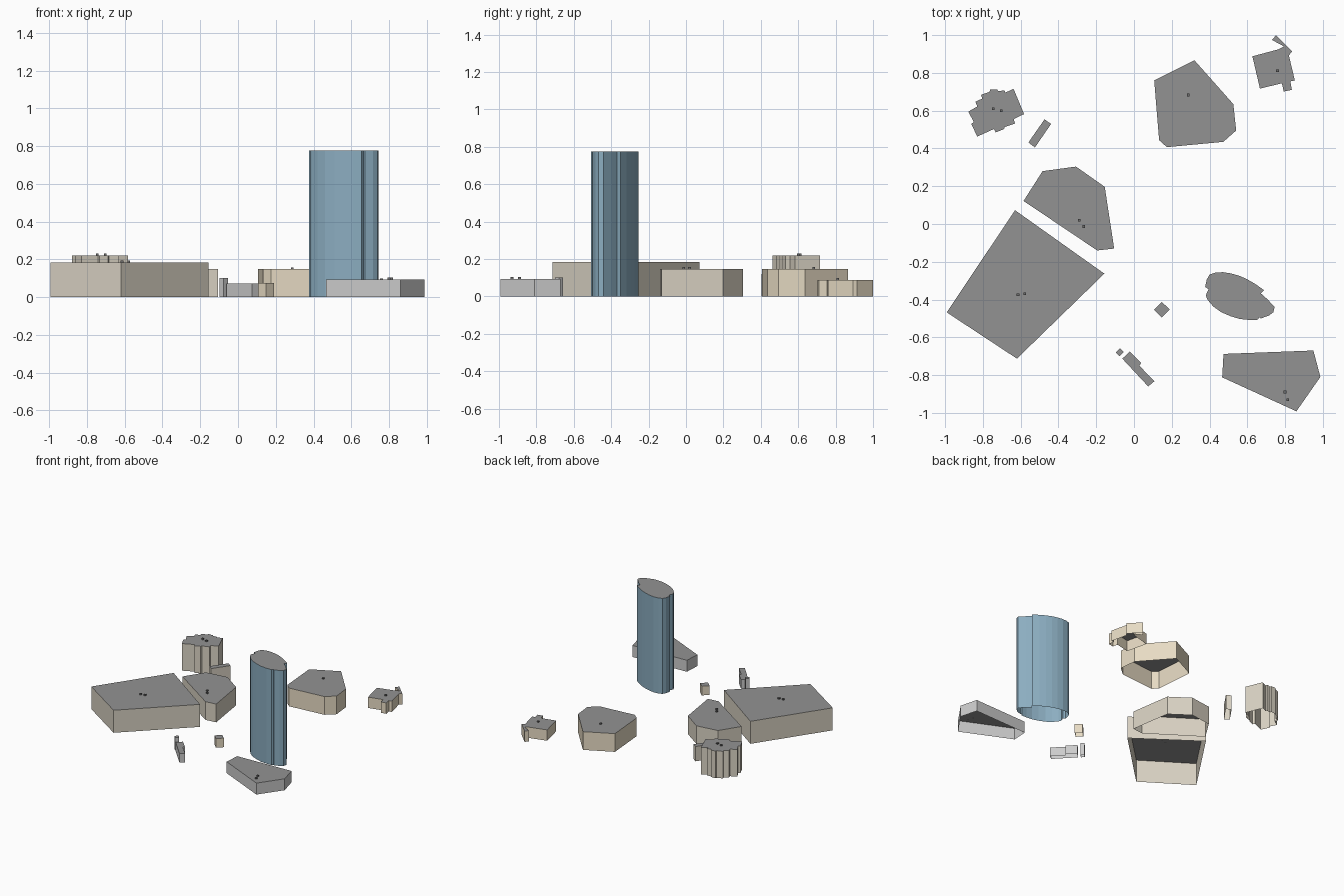
import bpy, bmesh


def material(name, r, g, b):
    m = bpy.data.materials.new(name)
    m.diffuse_color = (r, g, b, 1)
    return m


ROOF = material("roof_grey", 0.29, 0.29, 0.29)
CREAM = material("cream_wall", 0.80, 0.71, 0.55)
STONE = material("stone_wall", 0.70, 0.65, 0.55)
PALE = material("pale_grey_wall", 0.64, 0.65, 0.66)
GLASS = material("blue_glass", 0.26, 0.42, 0.53)
UNIT = material("dark_unit", 0.15, 0.15, 0.15)


def building(name, outline, height, wall):
    """Open-bottomed shell: one wall quad per outline edge plus a flat roof."""
    area = sum(a[0] * b[1] - b[0] * a[1]
               for a, b in zip(outline, outline[1:] + outline[:1]))
    if area < 0:
        outline = outline[::-1]
    bm = bmesh.new()
    low = [bm.verts.new((x, y, 0)) for x, y in outline]
    top = [bm.verts.new((x, y, height)) for x, y in outline]
    n = len(outline)
    for i in range(n):
        j = (i + 1) % n
        bm.faces.new((low[i], low[j], top[j], top[i]))
    bm.faces.new(top).material_index = 1
    mesh = bpy.data.meshes.new(name)
    bm.to_mesh(mesh)
    bm.free()
    mesh.materials.append(wall)
    mesh.materials.append(ROOF)
    ob = bpy.data.objects.new(name, mesh)
    bpy.context.collection.objects.link(ob)


def roof_units(name, spots, z):
    """Small box units on a roof."""
    for i, (x, y) in enumerate(spots):
        bpy.ops.mesh.primitive_cube_add(size=1, location=(x, y, z + 0.005))
        ob = bpy.context.object
        ob.name = f"{name}_{i + 1}"
        ob.scale = (0.014, 0.014, 0.01)
        ob.data.materials.append(UNIT)


# Large hall on the left
building("large_hall", [(-0.63, 0.073), (-0.157, -0.263), (-0.62, -0.713),
                        (-0.992, -0.468)], 0.183, STONE)
roof_units("hall_unit", [(-0.614, -0.374), (-0.578, -0.369)], 0.183)

# Polygonal block beside the hall
building("centre_block", [(-0.585, 0.122), (-0.484, 0.28), (-0.307, 0.304),
                          (-0.155, 0.197), (-0.105, -0.13), (-0.195, -0.14)],
         0.148, STONE)
roof_units("centre_unit", [(-0.289, 0.019), (-0.266, -0.013)], 0.148)

# Polygonal block at the back
building("back_block", [(0.107, 0.76), (0.32, 0.867), (0.526, 0.635),
                        (0.541, 0.495), (0.473, 0.435), (0.174, 0.407),
                        (0.133, 0.444)], 0.148, CREAM)
roof_units("back_unit", [(0.288, 0.683)], 0.148)

# Low house with a diagonal wing, back right
building("winged_house", [(0.627, 0.888), (0.765, 0.925), (0.795, 0.94),
                          (0.73, 0.975), (0.752, 0.999), (0.838, 0.914),
                          (0.82, 0.893), (0.852, 0.76), (0.828, 0.755),
                          (0.836, 0.71), (0.793, 0.702), (0.783, 0.745),
                          (0.667, 0.717)], 0.088, CREAM)
roof_units("house_unit", [(0.76, 0.812)], 0.088)

# Stepped apartment block, back left
building("stepped_block", [(-0.878, 0.595), (-0.83, 0.622), (-0.84, 0.648),
                           (-0.804, 0.664), (-0.81, 0.684), (-0.765, 0.7),
                           (-0.762, 0.712), (-0.723, 0.713), (-0.72, 0.703),
                           (-0.685, 0.708), (-0.683, 0.695), (-0.638, 0.716),
                           (-0.582, 0.582), (-0.637, 0.556), (-0.63, 0.532),
                           (-0.684, 0.514), (-0.688, 0.503), (-0.733, 0.485),
                           (-0.742, 0.503), (-0.83, 0.463), (-0.862, 0.53),
                           (-0.848, 0.54)], 0.22, STONE)
roof_units("stepped_unit", [(-0.745, 0.61), (-0.703, 0.6)], 0.22)

# Narrow slab beside the stepped block
building("narrow_slab", [(-0.474, 0.554), (-0.439, 0.53), (-0.525, 0.405),
                         (-0.559, 0.432)], 0.12, STONE)

# Small kiosk, row building and hut at the front
building("kiosk", [(-0.075, -0.658), (-0.054, -0.678), (-0.077, -0.7),
                   (-0.097, -0.68)], 0.102, PALE)
building("row_building", [(-0.022, -0.675), (0.038, -0.737), (0.028, -0.75),
                          (0.108, -0.833), (0.075, -0.86), (-0.062, -0.713)],
         0.073, PALE)
building("hut", [(0.147, -0.413), (0.19, -0.453), (0.147, -0.494),
                 (0.107, -0.454)], 0.074, CREAM)

# Low grey block, front right
building("front_block", [(0.474, -0.688), (0.95, -0.67), (0.987, -0.81),
                         (0.86, -0.992), (0.467, -0.812)], 0.093, PALE)
roof_units("front_unit", [(0.8, -0.89), (0.815, -0.93)], 0.093)

# Glass tower: two curved shells slipped past each other
rear_shell = [(0.395, -0.345), (0.377, -0.333), (0.385, -0.295), (0.4, -0.268),
              (0.43, -0.258), (0.47, -0.255), (0.515, -0.262), (0.56, -0.275),
              (0.6, -0.293), (0.643, -0.318), (0.688, -0.35)]
front_shell = [(0.672, -0.368), (0.705, -0.397), (0.745, -0.44),
               (0.738, -0.467), (0.715, -0.485), (0.672, -0.5),
               (0.665, -0.493), (0.655, -0.507), (0.61, -0.508),
               (0.56, -0.503), (0.51, -0.488), (0.46, -0.466),
               (0.42, -0.437), (0.39, -0.402), (0.38, -0.378)]
building("glass_tower", rear_shell + front_shell, 0.776, GLASS)
